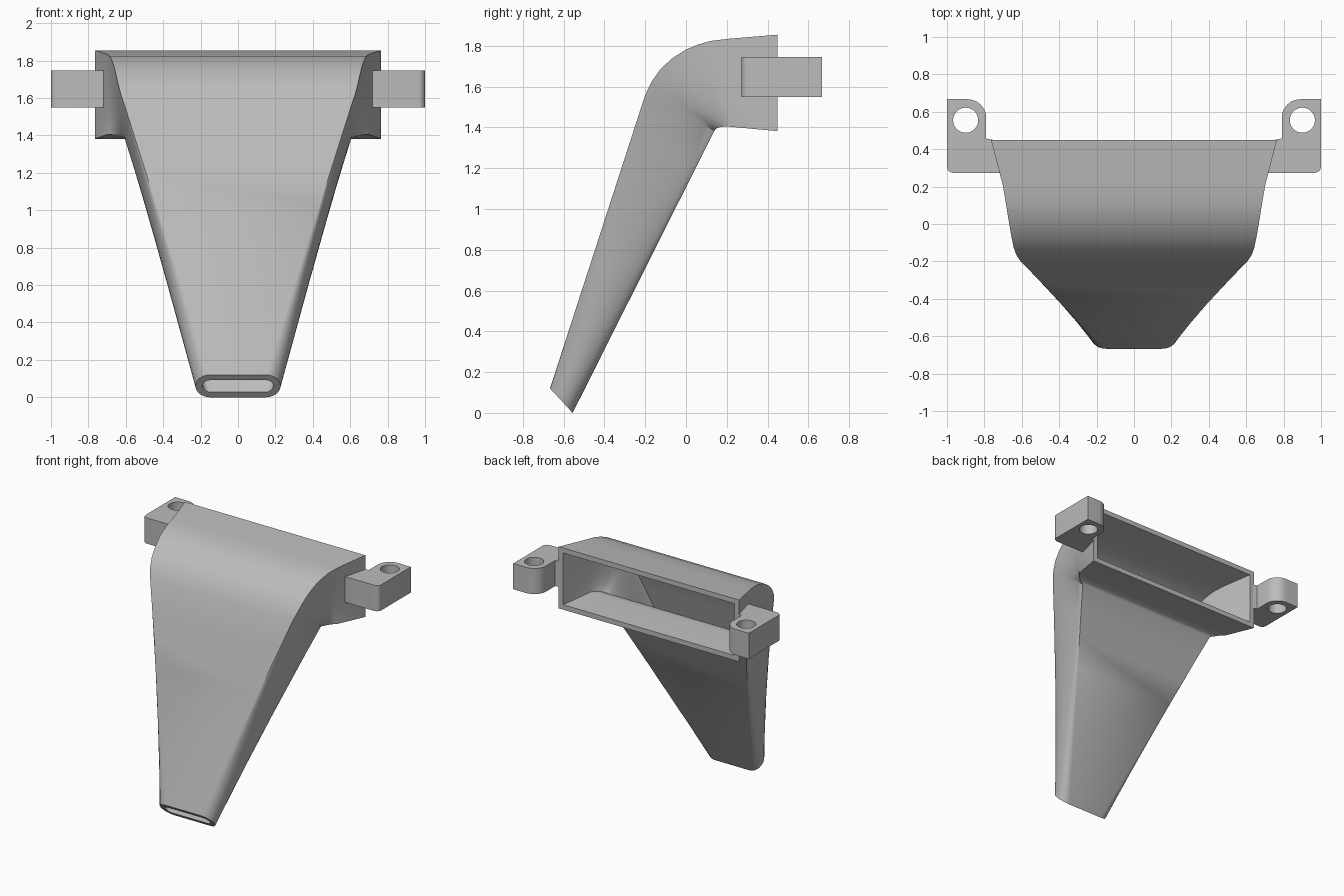
import bpy, bmesh, math
from mathutils import Vector

if "Cube" in bpy.data.objects:
    bpy.data.objects.remove(bpy.data.objects["Cube"])

grey = bpy.data.materials.new("light_grey")
grey.diffuse_color = (0.5, 0.5, 0.5, 1)
grey.use_nodes = True
grey.node_tree.nodes["Principled BSDF"].inputs["Base Color"].default_value = grey.diffuse_color

# Duct sections: front (y, z), back (y, z), half width, side roundness
sections = [
    ((-.667, .12), (-.556, .0), .227, .078),
    ((-.20, 1.56), (.140, 1.385), .610, .004),
    ((-.168, 1.625), (.147, 1.393), .628, 0),
    ((-.127, 1.684), (.155, 1.398), .643, 0),
    ((-.07, 1.738), (.165, 1.401), .655, 0),
    ((0, 1.782), (.175, 1.403), .667, 0),
    ((.06, 1.807), (.185, 1.404), .677, 0),
    ((.118, 1.824), (.193, 1.4045), .686, 0),
    ((.21, 1.835), (.21, 1.404), .702, 0),
    ((.45, 1.855), (.45, 1.382), .765, 0),
]


def lerp_section(a, b, t):
    mix = lambda p, q: p + (q - p) * t
    return (tuple(map(mix, a[0], b[0])), tuple(map(mix, a[1], b[1])),
            mix(a[2], b[2]), mix(a[3], b[3]))


# Straight leg is split into even steps before the elbow
LEG = 8
rows = [lerp_section(sections[0], sections[1], i / LEG) for i in range(LEG)] + sections[1:]
STEPS = 12


def ring(bm, sec, inset):
    (fy, fz), (by, bz), w, rx = sec
    front, back = Vector((0, fy, fz)), Vector((0, by, bz))
    mid, half = (front + back) / 2, (front - back) / 2
    half = half.normalized() * (half.length - inset)
    w -= inset
    rx *= .55 if inset else 1
    verts = []
    for side in (1, -1):
        for i in range(STEPS + 1):
            a = side * (-math.pi / 2 + math.pi * i / STEPS)
            p = mid + half * math.sin(a)
            p.x = side * (w - rx + rx * math.cos(a))
            verts.append(bm.verts.new(p))
    return verts


def bridge(bm, a, b):
    n = len(a)
    for i in range(n):
        j = (i + 1) % n
        bm.faces.new((a[i], a[j], b[j], b[i]))


# Hollow duct: outer skin, inner skin and end rims
bm = bmesh.new()
outer = [ring(bm, s, 0) for s in rows]
inner = [ring(bm, s, .038) for s in rows]
for skin in (outer, inner):
    for a, b in zip(skin, skin[1:]):
        bridge(bm, a, b)
bridge(bm, outer[0], inner[0])
bridge(bm, outer[-1], inner[-1])
bmesh.ops.recalc_face_normals(bm, faces=bm.faces)
mesh = bpy.data.meshes.new("duct")
bm.to_mesh(mesh)
bm.free()
duct = bpy.data.objects.new("duct", mesh)
bpy.context.collection.objects.link(duct)
mesh.materials.append(grey)


def arc(cx, cy, r, a0, a1, n):
    return [(cx + r * math.cos(math.radians(a0 + (a1 - a0) * i / n)),
             cy + r * math.sin(math.radians(a0 + (a1 - a0) * i / n))) for i in range(n + 1)]


# Mounting tabs: L-shaped plates with a screw hole
outline = ([(.695, .273)] + arc(.965, .308, .035, -90, 0, 5) + [(1.0, .667)]
           + arc(.89, .567, .1, 90, 180, 10) + [(.79, .457), (.755, .45)])
hole = arc(.9, .555, .067, 0, 360, 40)[:-1]
parts = [duct]
for name, side in (("right_tab", 1), ("left_tab", -1)):
    cu = bpy.data.curves.new(name, 'CURVE')
    cu.dimensions = '2D'
    cu.fill_mode = 'BOTH'
    cu.extrude = .0985
    for pts in (outline, hole):
        sp = cu.splines.new('POLY')
        sp.points.add(len(pts) - 1)
        for p, (x, y) in zip(sp.points, pts):
            p.co = (side * x, y, 0, 1)
        sp.use_cyclic_u = True
    cu.materials.append(grey)
    tab = bpy.data.objects.new(name, cu)
    tab.location.z = 1.6475
    bpy.context.collection.objects.link(tab)
    parts.append(tab)

# Turn curves into meshes, then smooth rounded areas
for ob in parts:
    bpy.ops.object.select_all(action='DESELECT')
    ob.select_set(True)
    bpy.context.view_layer.objects.active = ob
    if ob.type == 'CURVE':
        bpy.ops.object.convert(target='MESH')
        ob = bpy.context.view_layer.objects.active
        b = bmesh.new()
        b.from_mesh(ob.data)
        bmesh.ops.remove_doubles(b, verts=b.verts, dist=.0005)
        bmesh.ops.recalc_face_normals(b, faces=b.faces)
        b.to_mesh(ob.data)
        b.free()
    bpy.ops.object.shade_smooth_by_angle(angle=math.radians(32))
